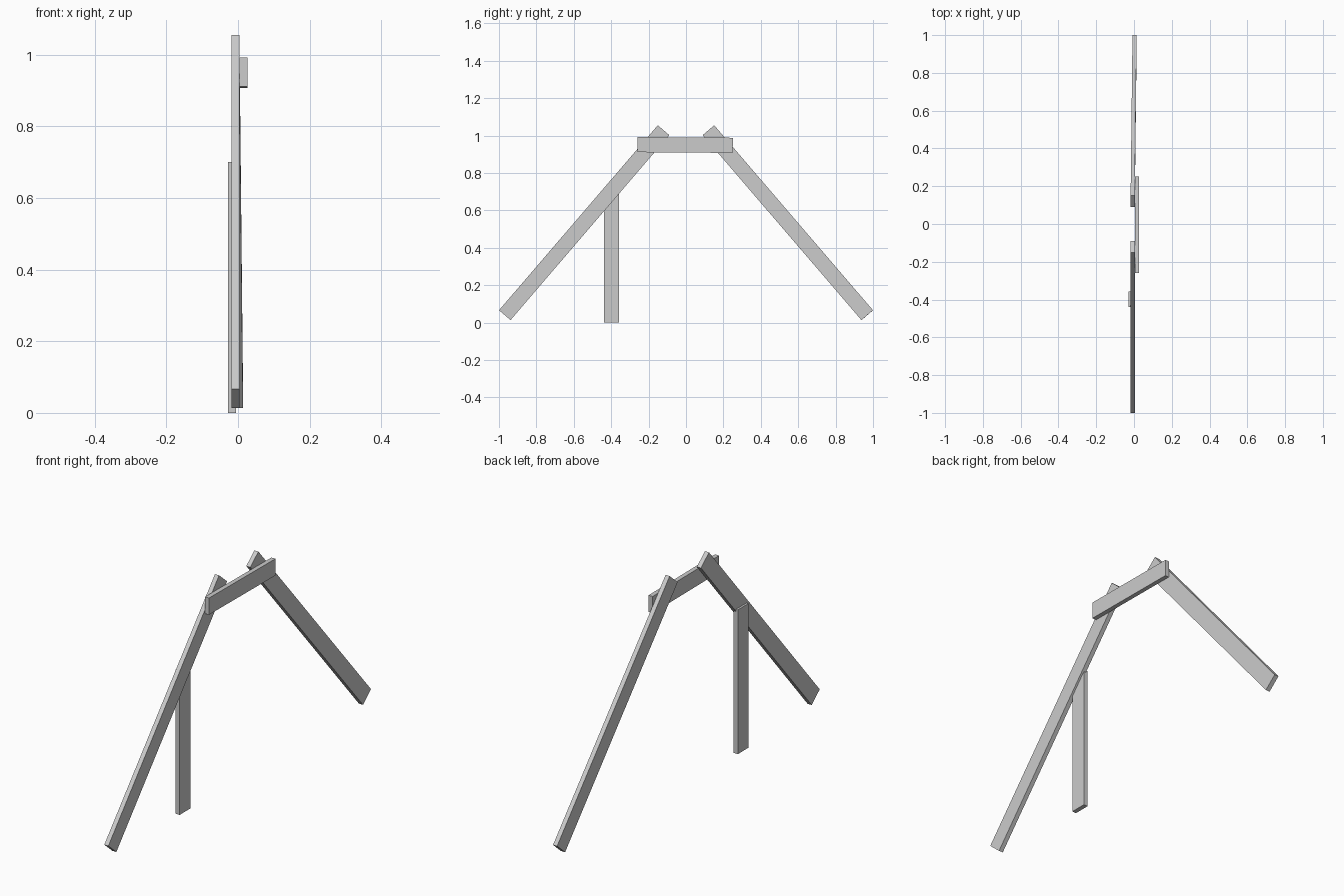
import bpy
from mathutils import Matrix, Vector

if "Cube" in bpy.data.objects:
    bpy.data.objects.remove(bpy.data.objects["Cube"], do_unlink=True)

WIDTH = 0.081
THICKNESS = 0.022

grey = bpy.data.materials.new("plain grey")
grey.use_nodes = True
colour = (0.6, 0.6, 0.6, 1)
grey.diffuse_color = colour
grey.node_tree.nodes["Principled BSDF"].inputs["Base Color"].default_value = colour


def beam(name, start, end):
    """Flat plank whose centre line runs from start to end, broad side facing x."""
    start, end = Vector(start), Vector(end)
    along = (end - start).normalized()
    across = along.cross(Vector((1, 0, 0))).normalized()
    thick = across.cross(along)
    bpy.ops.mesh.primitive_cube_add(size=1)
    plank = bpy.context.object
    plank.name = name
    size = Matrix.Diagonal((THICKNESS, WIDTH, (end - start).length, 1))
    turn = Matrix((thick, across, along)).transposed().to_4x4()
    plank.data.transform(Matrix.Translation((start + end) / 2) @ turn @ size)
    plank.data.materials.append(grey)
    return plank


# Sloping legs; the back one splays slightly sideways
beam("front_leg", (-0.007, -0.969, 0.04), (-0.007, -0.12, 1.029))
beam("back_leg", (0.003, 0.969, 0.04), (-0.007, 0.12, 1.029))

# Crossbeam on the left side of both legs
beam("crossbeam", (0.015, -0.26, 0.952), (0.015, 0.25, 0.948))

# Upright post on the right side of the front leg
beam("upright_post", (-0.017, -0.398, 0), (-0.017, -0.398, 0.7))
